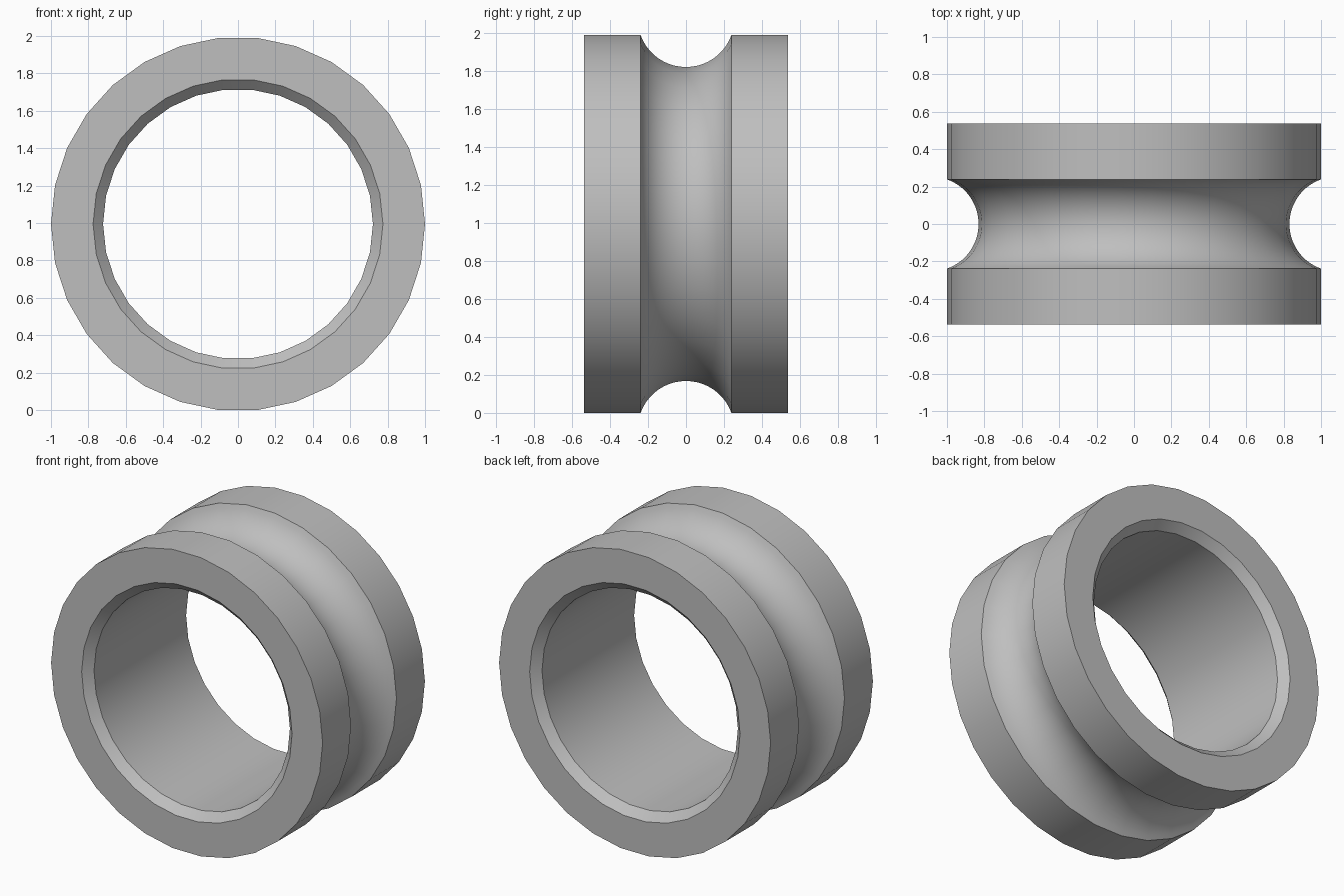
import bpy, bmesh, math

if "Cube" in bpy.data.objects:
    bpy.data.objects.remove(bpy.data.objects["Cube"])

SIDES = 30
R_OUT, R_BORE, R_CHAMFER = 1.0, 0.7215, 0.775
HALF_W, HALF_GROOVE, DEPTH = 0.538, 0.239, 0.169
CENTRE_Z = R_OUT * math.cos(math.pi / SIDES / 2 * 2)  # flat rests on the ground

# Groove: circular arc cut into the outer rim
arc_r = (HALF_GROOVE**2 + DEPTH**2) / (2 * DEPTH)
arc_c = R_OUT - DEPTH + arc_r
half_angle = math.asin(HALF_GROOVE / arc_r)
STEPS = 20
groove = []
for i in range(STEPS + 1):
    a = -half_angle + 2 * half_angle * i / STEPS
    groove.append((arc_c - arc_r * math.cos(a), arc_r * math.sin(a)))

# Closed cross-section (radius, y): rim, groove, rim, chamfer, bore, chamfer
ch = R_CHAMFER - R_BORE
profile = ([(R_OUT, -HALF_W)] + groove + [(R_OUT, HALF_W), (R_CHAMFER, HALF_W),
           (R_BORE, HALF_W - ch), (R_BORE, -HALF_W + ch), (R_CHAMFER, -HALF_W)])

# Revolve the section around the y axis
bm = bmesh.new()
rings = []
for s in range(SIDES):
    t = 2 * math.pi * s / SIDES
    rings.append([bm.verts.new((r * math.cos(t), y, CENTRE_Z + r * math.sin(t)))
                  for r, y in profile])
n = len(profile)
for s in range(SIDES):
    a, b = rings[s], rings[(s + 1) % SIDES]
    for i in range(n):
        j = (i + 1) % n
        bm.faces.new((a[i], a[j], b[j], b[i]))
bmesh.ops.recalc_face_normals(bm, faces=bm.faces)

mesh = bpy.data.meshes.new("grooved_ring")
bm.to_mesh(mesh)
bm.free()
ring = bpy.data.objects.new("grooved_ring", mesh)
bpy.context.collection.objects.link(ring)

grey = bpy.data.materials.new("light grey")
grey.diffuse_color = (0.52, 0.52, 0.52, 1)
grey.use_nodes = True
grey.node_tree.nodes["Principled BSDF"].inputs["Base Color"].default_value = grey.diffuse_color
mesh.materials.append(grey)

# Smooth around the ring, crisp at the rims
bpy.context.view_layer.objects.active = ring
ring.select_set(True)
bpy.ops.object.shade_smooth_by_angle(angle=math.radians(30))
